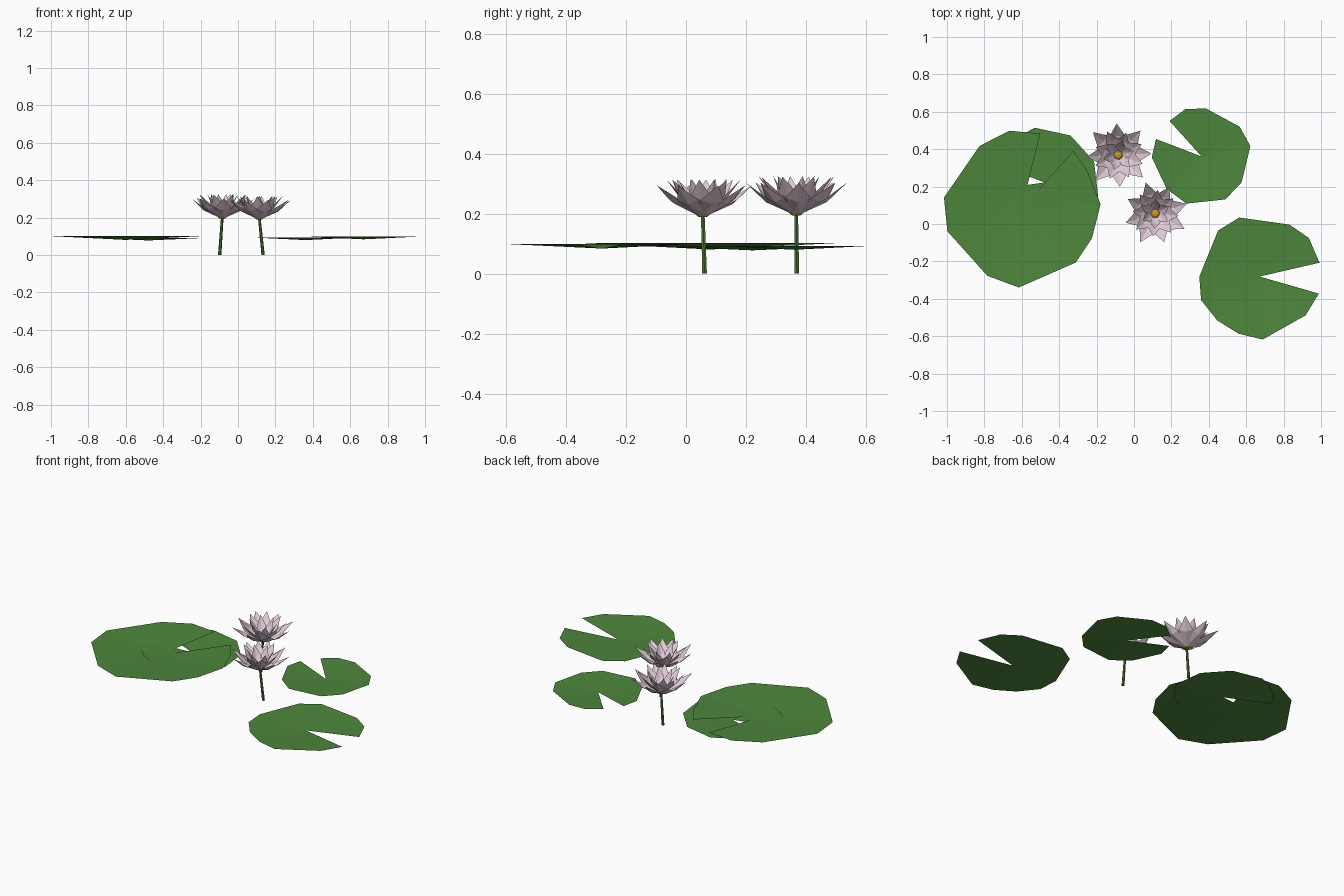
import bpy, bmesh
from math import sin, cos, pi, radians
from mathutils import Vector, Matrix

if "Cube" in bpy.data.objects:
    bpy.data.objects.remove(bpy.data.objects["Cube"])


def material(name, rgb):
    m = bpy.data.materials.new(name)
    m.diffuse_color = (*rgb, 1)
    m.use_nodes = True
    m.node_tree.nodes["Principled BSDF"].inputs["Base Color"].default_value = m.diffuse_color
    return m


GREEN = material("leaf_green", (0.075, 0.24, 0.045))
STEM = material("stem_green", (0.07, 0.18, 0.035))
PINK = material("petal_pink", (0.78, 0.62, 0.70))
GOLD = material("heart_gold", (0.62, 0.32, 0.03))


def finish(bm, name, mat):
    me = bpy.data.meshes.new(name)
    bm.to_mesh(me)
    bm.free()
    me.materials.append(mat)
    ob = bpy.data.objects.new(name, me)
    bpy.context.collection.objects.link(ob)
    return ob


# Lily pad: shallow cone sheet with a notch (first and last rim points)
def pad(name, apex, z0, z1, radius, degrees):
    bm = bmesh.new()
    c = bm.verts.new((*apex, z0))
    rim = []
    for i, d in enumerate(degrees):
        a = radians(d)
        r = radius * (1 + 0.025 * sin(i * 2.3))
        rim.append(bm.verts.new((apex[0] + r * cos(a), apex[1] + r * sin(a), z1)))
    for a, b in zip(rim, rim[1:]):
        bm.faces.new((c, a, b))
    finish(bm, name, GREEN)


pad("lily_pad_large", (-0.601, 0.083), 0.081, 0.102, 0.413,
    [76, 99, 124, 172, 197, 243, 268, 315, 337, 363, 389, 408])
pad("lily_pad_under", (-0.478, 0.222), 0.078, 0.091, 0.29,
    [188, 213, 231, 258, 286, 315, 345, 383, 421, 460, 482, 500, 519])
pad("lily_pad_back", (0.361, 0.361), 0.080, 0.093, 0.261,
    [159, 181, 223, 252, 299, 327, 372, 398, 445, 469, 492])
pad("lily_pad_front", (0.671, -0.281), 0.084, 0.100, 0.329,
    [13, 38, 60, 109, 132, 180, 202, 226, 250, 273, 320, 344])


# Pointed petal ring: each petal folded along its midline
def petal_ring(bm, count, phase, base, mid, tip, width):
    for i in range(count):
        a = 2 * pi * i / count + phase
        k = 1 + 0.05 * sin(i * 2.7 + phase * 5)
        rot = Matrix.Rotation(a, 3, 'Z')
        pts = [(base[0], -0.012, base[1]), (base[0], 0.012, base[1]),
               (mid[0] * k, width / 2, mid[1] + 0.008),
               (tip[0] * k, 0, tip[1]),
               (mid[0] * k, -width / 2, mid[1] + 0.008),
               (mid[0] * k, 0, mid[1] - 0.006)]
        v = [bm.verts.new(rot @ Vector(p)) for p in pts]
        for f in ((0, 5, 4), (0, 1, 5), (1, 2, 5), (4, 5, 3), (5, 2, 3)):
            bm.faces.new([v[j] for j in f])


def flower(name, centre, foot, z, size, phase):
    # Petals in three rings, steeper towards the middle
    bm = bmesh.new()
    petal_ring(bm, 8, phase, (0.012, 0.0), (0.105, 0.046), (0.175, 0.105), 0.084)
    petal_ring(bm, 8, phase + pi / 8, (0.012, 0.003), (0.080, 0.062), (0.133, 0.125), 0.070)
    petal_ring(bm, 6, phase + 0.2, (0.012, 0.006), (0.052, 0.065), (0.083, 0.127), 0.052)
    bm.transform(Matrix.Translation((*centre, z)) @ Matrix.Scale(size, 4))
    finish(bm, name + "_petals", PINK)

    # Golden heart
    bm = bmesh.new()
    bmesh.ops.create_uvsphere(bm, u_segments=8, v_segments=5, radius=0.027)
    bm.transform(Matrix.Translation((*centre, z + 0.012)) @ Matrix.Diagonal((1, 1, 0.7, 1)))
    finish(bm, name + "_heart", GOLD)

    # Slightly leaning, tapered stem
    bm = bmesh.new()
    rings = []
    for (x, y), h, r in ((foot, 0.0, 0.009), (centre, z + 0.005, 0.007)):
        rings.append([bm.verts.new((x + r * cos(i * pi / 3), y + r * sin(i * pi / 3), h))
                      for i in range(6)])
    for i in range(6):
        j = (i + 1) % 6
        bm.faces.new((rings[0][i], rings[0][j], rings[1][j], rings[1][i]))
    bm.faces.new(rings[0][::-1])
    bm.faces.new(rings[1])
    finish(bm, name + "_stem", STEM)


flower("flower_back", (-0.084, 0.368), (-0.098, 0.370), 0.199, 1.0, 0.05)
flower("flower_front", (0.114, 0.056), (0.134, 0.062), 0.194, 0.96, 0.3)
